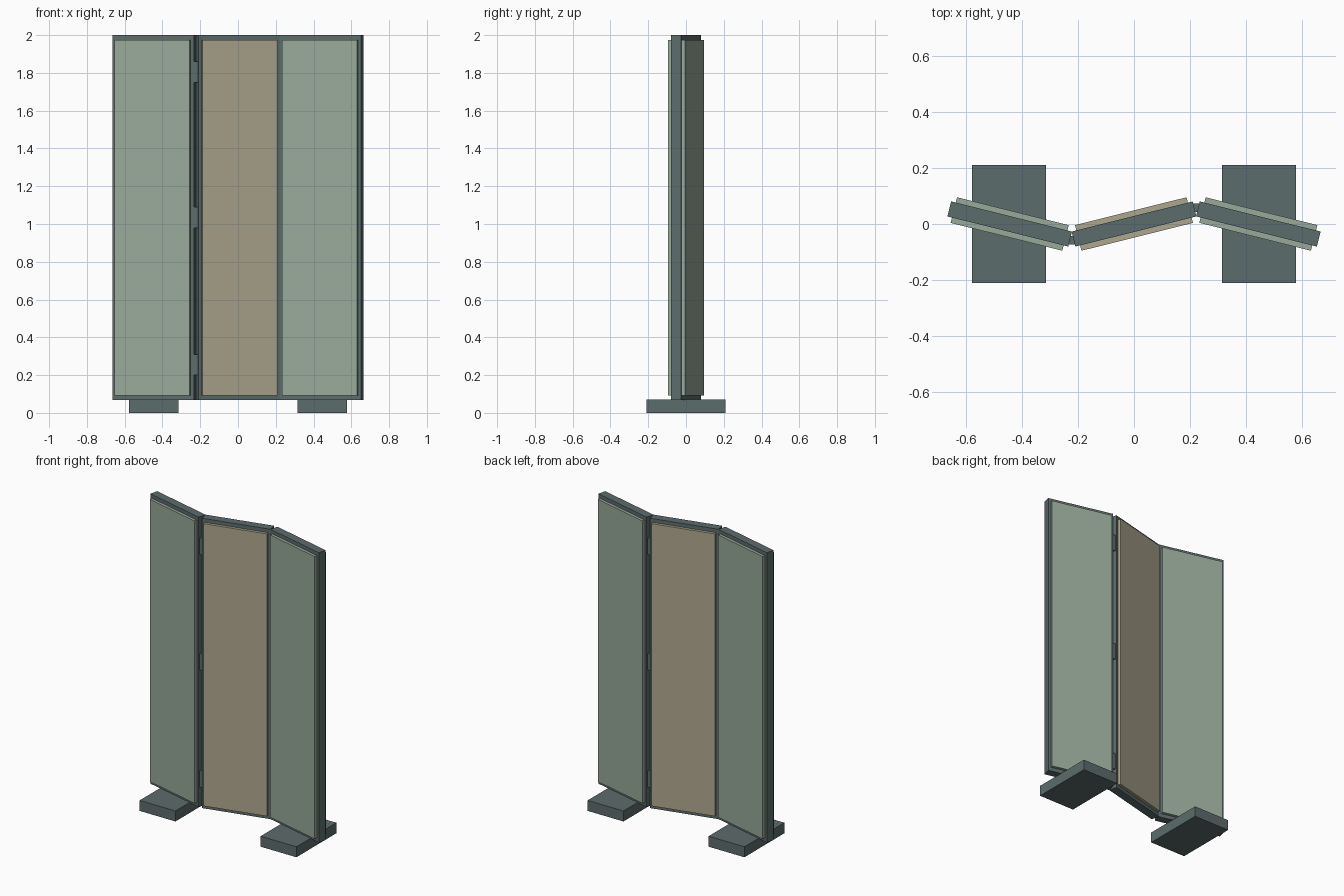
import bpy
from math import radians
from mathutils import Matrix

cube = bpy.data.objects.get("Cube")
if cube:
    bpy.data.objects.remove(cube, do_unlink=True)


def material(name, rgb):
    mat = bpy.data.materials.new(name)
    mat.use_nodes = True
    mat.diffuse_color = (*rgb, 1)
    mat.node_tree.nodes["Principled BSDF"].inputs["Base Color"].default_value = (*rgb, 1)
    return mat


slate = material("slate_grey", (0.107, 0.15, 0.15))
sage = material("sage_green", (0.314, 0.402, 0.323))
tan = material("warm_tan", (0.42, 0.385, 0.27))


def box(name, size, loc, mat, pivot=None, angle=0):
    """Box of a given size, optionally placed in the turned frame of a panel."""
    bpy.ops.mesh.primitive_cube_add(size=1)
    ob = bpy.context.object
    ob.name = name
    ob.data.transform(Matrix.Diagonal((*size, 1)))
    turn = Matrix.Identity(4)
    if pivot is not None:
        turn = Matrix.Translation(pivot) @ Matrix.Rotation(angle, 4, "Z")
    ob.matrix_world = turn @ Matrix.Translation(loc)
    ob.data.materials.append(mat)
    return ob


BOTTOM, TOP = 0.068, 2.0
MID, HEIGHT = (TOP + BOTTOM) / 2, TOP - BOTTOM
PITCH, THICK, PAD = 0.443, 0.055, 0.0195

# Three folded panels: a frame slab with a fabric pad on each face
for side, label, cloth in ((-1, "right", sage), (0, "middle", tan), (1, "left", sage)):
    pivot = (side * PITCH, 0, MID)
    angle = radians(-14 if side else 14)
    box(f"{label}_panel_frame", (0.444, THICK, HEIGHT), (0, 0, 0), slate, pivot, angle)
    for face, word in ((-1, "front"), (1, "back")):
        box(f"{label}_{word}_pad", (0.41, PAD, HEIGHT - 0.05),
            (0, face * (THICK + PAD) / 2, 0), cloth, pivot, angle)

# Floor feet and the hinges in the open side of each fold
for side, label in ((-1, "right"), (1, "left")):
    box(f"{label}_foot", (0.264, 0.42, 0.07), (side * 0.446, 0, 0.035), slate)
    for i, z in enumerate((0.255, 1.035, 1.805)):
        box(f"{label}_hinge_{i + 1}", (0.024, 0.03, 0.11),
            (side * PITCH / 2, side * 0.058, z), slate)
